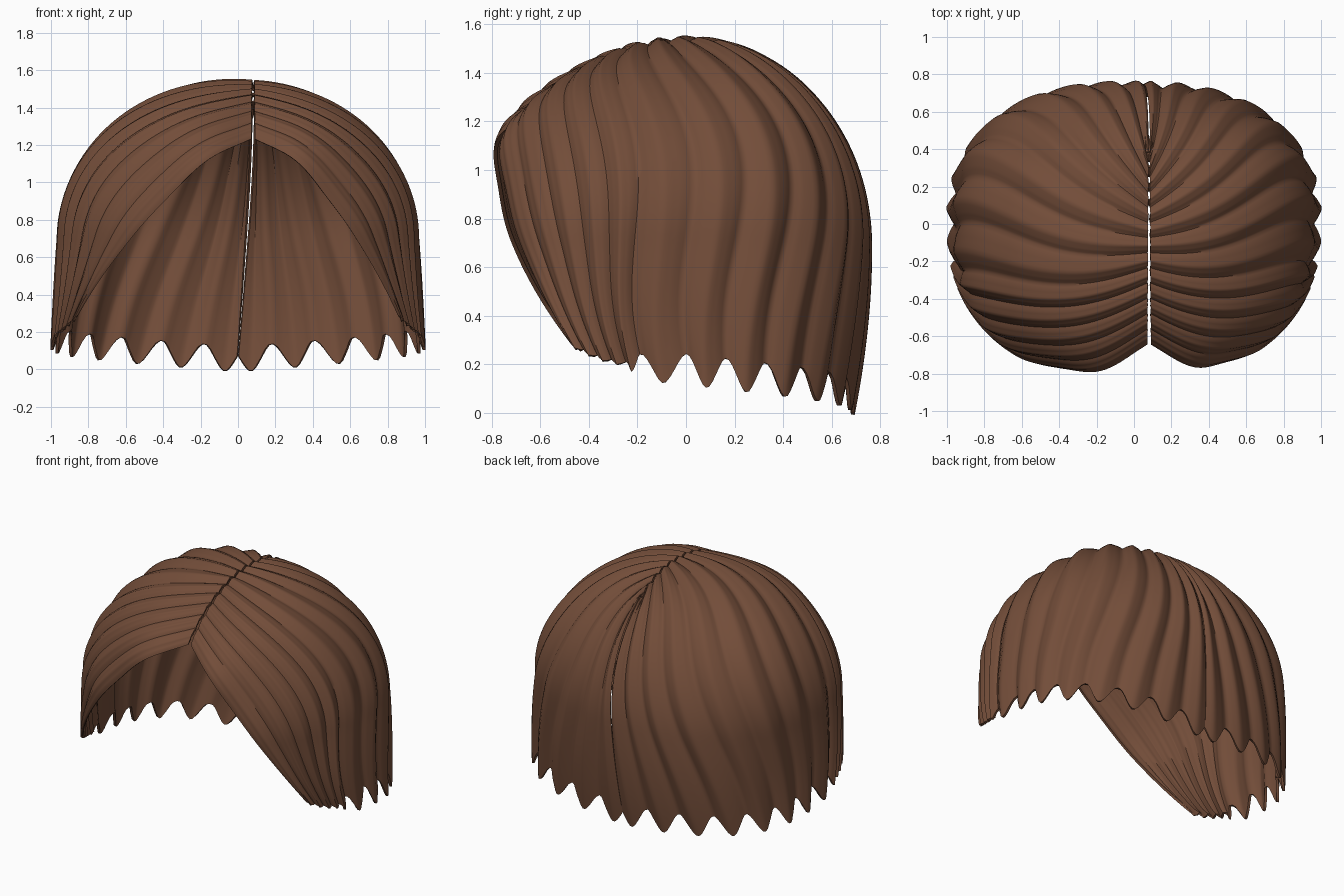
import bpy, math
from mathutils import Vector, Matrix

if "Cube" in bpy.data.objects:
    bpy.data.objects.remove(bpy.data.objects["Cube"])

CENTRE = Vector((0, 0, 0.70))
POWER = 2.5          # squareness of the horizontal sections
STRANDS = 12.8       # locks of hair on each side of the parting
COLS = 154           # mesh columns per side
ROWS = 44

brown = bpy.data.materials.new("chestnut_brown")
brown.diffuse_color = (0.17, 0.074, 0.041, 1)
brown.use_nodes = True
brown.node_tree.nodes["Principled BSDF"].inputs["Base Color"].default_value = brown.diffuse_color


def radii(y):
    return 0.935, (0.83 if y < 0 else 0.73), 0.832


def on_dome(d):
    """Push a direction from the centre out onto the head shape."""
    rx, ry, rz = radii(d.y)
    flat = (abs(d.x / rx) ** POWER + abs(d.y / ry) ** POWER) ** (1 / POWER)
    if d.z > 0:
        r = 1 / math.sqrt(flat ** 2 + (d.z / rz) ** 2)
    else:
        r = 1 / flat                       # straight sides below the widest line
    p = d * r
    if p.z < 0:
        k = min(1, -p.z / 0.7)
        p.x *= 1 + 0.05 * k                # sides flare outwards
        if p.y > 0:
            p.y *= 1 - 0.09 * k * k        # nape tucks in a little
    return p


def root(t, side):
    """Point on the parting, from forehead (t=0) to crown (t=1)."""
    x, y = 0.08 + side * 0.009 * (1 - 0.6 * t), -0.64 + 1.04 * t
    rx, ry, rz = radii(y)
    flat = (abs(x / rx) ** POWER + abs(y / ry) ** POWER) ** (1 / POWER)
    return Vector((x, y, rz * math.sqrt(1 - flat ** 2)))


def tip(s, side):
    """Point on the scalloped hem for lock position s."""
    if s < 5:                              # rounded front corner
        ang = 57 + 4 * s
        z = 0.205 + 0.085 * (1 - s / 5) ** 2
    else:
        ang = 180 - 13.2 * (STRANDS - s)
        z = 0.205 - 0.14 * (s - 5) / (STRANDS - 5)
    fade = min(1, max(0, (s - 4) / 1.5))
    z += fade * 0.055 * math.cos(2 * math.pi * s)      # points at lock middles
    a = math.radians(ang)
    x, y = math.sin(a), -math.cos(a)
    ry = radii(y)[1]
    p = on_dome(Vector((side * 0.935 * x, ry * y, 0)))
    return Vector((p.x, p.y, z - CENTRE.z))


def ridge(s, v):
    """Rounded locks with grooves between them, plus finer strands."""
    lock = 0.5 * abs(math.sin(math.pi * s)) + 0.5 * math.sin(math.pi * s) ** 2
    fine = 0.004 * abs(math.sin(3 * math.pi * s))
    front = 0.35 + 0.65 * min(1, s / 6)
    amp = (0.020 + 0.018 * math.sin(math.pi * min(v * 0.62, 0.5))) * front
    return amp * lock + fine - 0.004


def hair_half(name, side):
    verts, faces = [], []
    for i in range(COLS + 1):
        t = i / COLS
        s = t * STRANDS
        a, b = root(t, side).normalized(), tip(s, side).normalized()
        for j in range(ROWS + 1):
            v = j / ROWS
            d = a.slerp(b, v)
            # locks sweep backwards half way down
            sweep = 0.20 * math.sin(math.pi * v) ** 2 * math.sin(math.pi * t)
            d = Matrix.Rotation(side * sweep, 3, 'Z') @ d
            # fringe puffs up over the forehead
            puff = 0.065 * math.exp(-((v - 0.22) / 0.16) ** 2 - (s / 3) ** 2)
            verts.append(CENTRE + on_dome(d) + d * (ridge(s, v) + puff))
    n = ROWS + 1
    for i in range(COLS):
        for j in range(ROWS):
            q = (i * n + j, (i + 1) * n + j, (i + 1) * n + j + 1, i * n + j + 1)
            faces.append(q[::-1] if side > 0 else q)
    mesh = bpy.data.meshes.new(name)
    mesh.from_pydata(verts, [], faces)
    mesh.materials.append(brown)
    ob = bpy.data.objects.new(name, mesh)
    bpy.context.collection.objects.link(ob)
    # thin shell
    shell = ob.modifiers.new("shell", 'SOLIDIFY')
    shell.thickness = 0.016
    shell.offset = -1
    bpy.ops.object.select_all(action='DESELECT')
    ob.select_set(True)
    bpy.context.view_layer.objects.active = ob
    bpy.ops.object.modifier_apply(modifier=shell.name)
    bpy.ops.object.shade_smooth_by_angle(angle=math.radians(50))
    return ob


hair_half("left_hair", -1)
hair_half("right_hair", 1)
